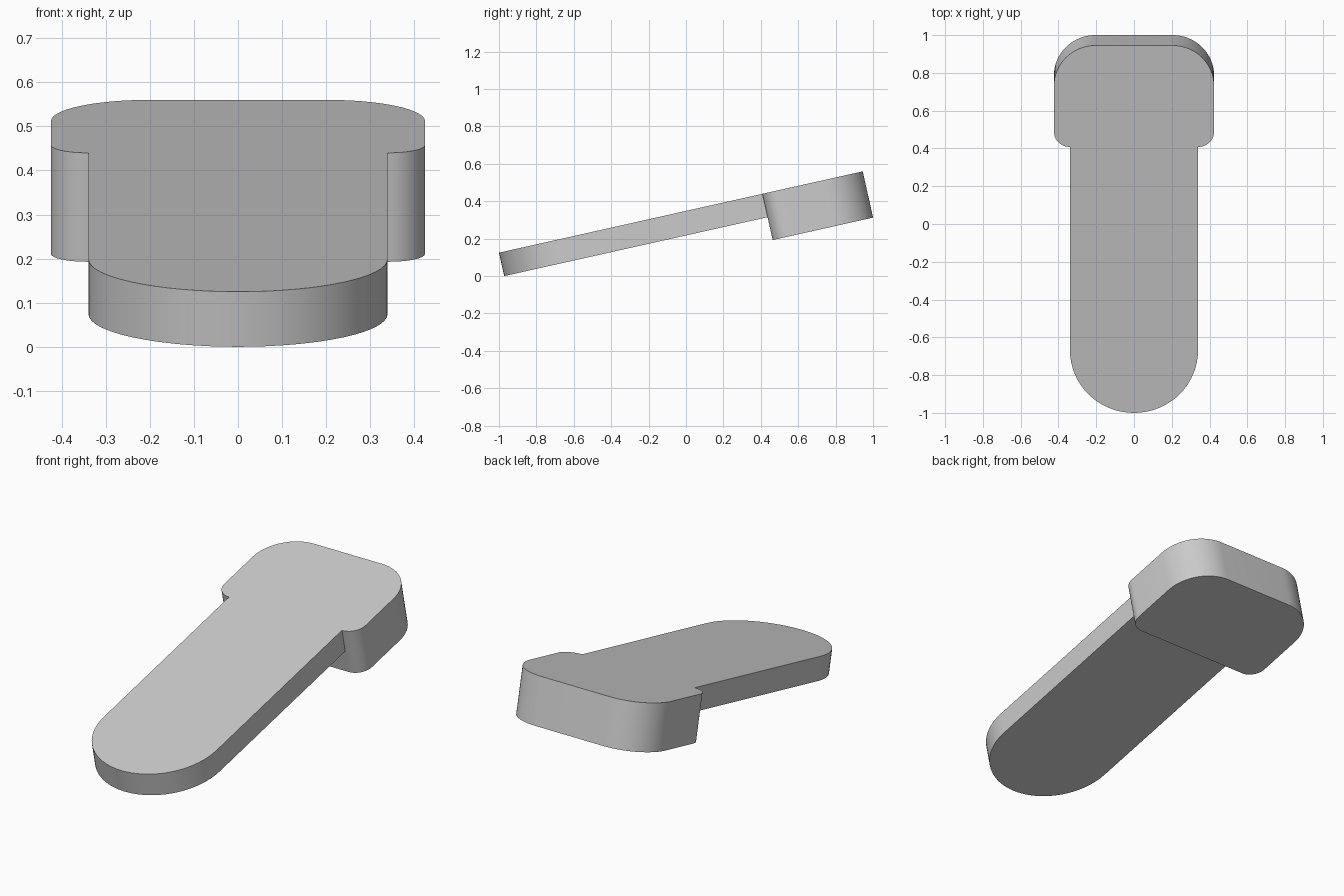
import bpy
import bmesh
from math import radians, sin, cos

cube = bpy.data.objects.get("Cube")
if cube:
    bpy.data.objects.remove(cube)

grey = bpy.data.materials.new("plain_grey")
grey.use_nodes = True
colour = (0.6, 0.6, 0.6, 1)
grey.diffuse_color = colour
grey.node_tree.nodes["Principled BSDF"].inputs["Base Color"].default_value = colour

TILT = radians(12.6)


def rounded_slab(name, half_width, front, back, depth, front_radius, back_radius, steps=16):
    """Rounded rectangle with its top at local z = 0, extruded downwards."""
    outline = []
    corners = [(1, back, back_radius, 0), (-1, back, back_radius, 90),
               (-1, front, front_radius, 180), (1, front, front_radius, 270)]
    for side, y, r, start in corners:
        cx = side * (half_width - r)
        cy = y - r if y == back else y + r
        count = steps if r > 0 else 0
        for i in range(count + 1):
            a = radians(start + 90 * i / max(count, 1))
            point = (cx + r * cos(a), cy + r * sin(a), 0)
            if not outline or abs(point[0] - outline[-1][0]) + abs(point[1] - outline[-1][1]) > 1e-5:
                outline.append(point)
    bm = bmesh.new()
    face = bm.faces.new([bm.verts.new(p) for p in outline])
    extruded = bmesh.ops.extrude_face_region(bm, geom=[face])
    for v in extruded["geom"]:
        if isinstance(v, bmesh.types.BMVert):
            v.co.z = -depth
    bmesh.ops.recalc_face_normals(bm, faces=bm.faces)
    mesh = bpy.data.meshes.new(name)
    bm.to_mesh(mesh)
    bm.free()
    mesh.materials.append(grey)
    obj = bpy.data.objects.new(name, mesh)
    bpy.context.collection.objects.link(obj)
    obj.location = (0, -1, 0.125)
    obj.rotation_euler.x = TILT
    return obj


# Long round-ended arm and the deeper head at its upper end
arm = rounded_slab("tilted_arm_and_head", 0.339, 0, 1.6, 0.128, 0.339, 0)
head = rounded_slab("head_block", 0.424, 1.443, 1.993, 0.253, 0.083, 0.22)

# Merge both into one solid with a flush top
bpy.context.view_layer.objects.active = arm
arm.select_set(True)
union = arm.modifiers.new("join_head", "BOOLEAN")
union.operation = "UNION"
union.solver = "EXACT"
union.object = head
bpy.ops.object.modifier_apply(modifier=union.name)
bpy.data.objects.remove(head)

# Clear leftover edges across the flat faces
bm = bmesh.new()
bm.from_mesh(arm.data)
bmesh.ops.remove_doubles(bm, verts=bm.verts, dist=1e-5)
bmesh.ops.dissolve_limit(bm, angle_limit=radians(0.5), verts=bm.verts, edges=bm.edges)
bm.to_mesh(arm.data)
bm.free()

bpy.ops.object.shade_smooth_by_angle(angle=radians(30))
